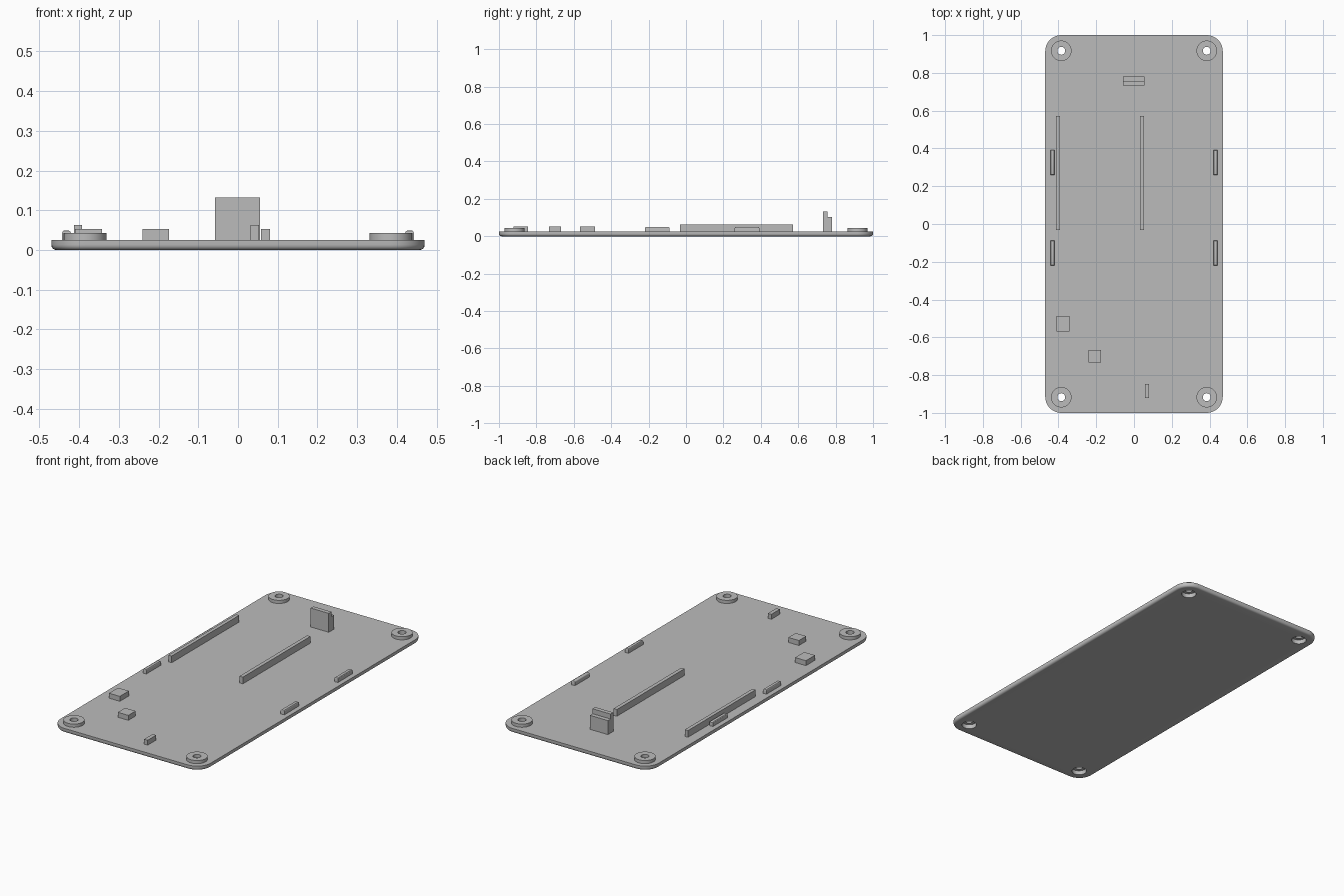
import bpy
import bmesh

if "Cube" in bpy.data.objects:
    bpy.data.objects.remove(bpy.data.objects["Cube"], do_unlink=True)

GREY = (0.5, 0.5, 0.5, 1.0)
grey = bpy.data.materials.new("plain grey plastic")
grey.use_nodes = True
grey.diffuse_color = GREY
grey.node_tree.nodes["Principled BSDF"].inputs["Base Color"].default_value = GREY

FLOOR = 0.025          # top of the plate
SINK = 0.001           # overlap into the plate
BOSS_X, BOSS_Y = 0.385, 0.917


def finish(bm, name):
    bmesh.ops.recalc_face_normals(bm, faces=bm.faces)
    mesh = bpy.data.meshes.new(name)
    bm.to_mesh(mesh)
    bm.free()
    mesh.materials.append(grey)
    obj = bpy.data.objects.new(name, mesh)
    bpy.context.collection.objects.link(obj)
    return obj


def box_mesh(x0, x1, y0, y1, z0, z1):
    bm = bmesh.new()
    bmesh.ops.create_cube(bm, size=1)
    for v in bm.verts:
        v.co.x = x1 if v.co.x > 0 else x0
        v.co.y = y1 if v.co.y > 0 else y0
        v.co.z = z1 if v.co.z > 0 else z0
    return bm


def block(name, x0, x1, y0, y1, top):
    return finish(box_mesh(x0, x1, y0, y1, FLOOR - SINK, top), name)


def smooth(obj):
    bpy.ops.object.select_all(action="DESELECT")
    obj.select_set(True)
    bpy.context.view_layer.objects.active = obj
    bpy.ops.object.shade_smooth_by_angle()


def bevel(bm, edges, width, segments):
    bmesh.ops.bevel(bm, geom=edges, offset=width, segments=segments,
                    profile=0.5, affect="EDGES")


# Plate: rounded corners, rounded lower rim
bm = box_mesh(-0.47, 0.47, -1, 1, 0, FLOOR)
bevel(bm, [e for e in bm.edges if abs(e.verts[0].co.z - e.verts[1].co.z) > 0.01], 0.085, 10)
bevel(bm, [e for e in bm.edges if all(v.co.z < 0.001 for v in e.verts)], 0.013, 4)
plate = finish(bm, "base_plate")

# Screw head recesses cut through the plate
bm = bmesh.new()
for x in (-BOSS_X, BOSS_X):
    for y in (-BOSS_Y, BOSS_Y):
        made = bmesh.ops.create_cone(bm, cap_ends=True, segments=32,
                                     radius1=0.039, radius2=0.039, depth=0.1)
        bmesh.ops.translate(bm, verts=made["verts"], vec=(x, y, 0))
cutter = finish(bm, "recess_cutter")
cutter.hide_render = True
mod = plate.modifiers.new("recesses", "BOOLEAN")
mod.operation = "DIFFERENCE"
mod.solver = "EXACT"
mod.object = cutter
bpy.context.view_layer.objects.active = plate
bpy.ops.object.modifier_apply(modifier=mod.name)
bpy.data.objects.remove(cutter, do_unlink=True)
smooth(plate)


# Screw bosses: a square ring section spun around the hole
def boss(name, x, y):
    bm = bmesh.new()
    section = [(0.021, FLOOR - SINK), (0.054, FLOOR - SINK), (0.054, 0.043), (0.021, 0.043)]
    verts = [bm.verts.new((r, 0, z)) for r, z in section]
    edges = [bm.edges.new((verts[i], verts[(i + 1) % 4])) for i in range(4)]
    bmesh.ops.spin(bm, geom=verts + edges, cent=(0, 0, 0), axis=(0, 0, 1),
                   angle=6.2831853, steps=32, use_duplicate=False)
    bmesh.ops.remove_doubles(bm, verts=bm.verts, dist=0.0001)
    obj = finish(bm, name)
    obj.location = (x, y, 0)
    smooth(obj)


# Side clips: bars with softened upper edges
def clip(name, x, y):
    bm = box_mesh(x - 0.011, x + 0.011, y - 0.066, y + 0.066, FLOOR - SINK, 0.049)
    bevel(bm, [e for e in bm.edges if all(v.co.z > 0.04 for v in e.verts)], 0.006, 3)
    smooth(finish(bm, name))


for side, s in (("left", 1), ("right", -1)):
    for end, y in (("front", -BOSS_Y), ("back", BOSS_Y)):
        boss(f"{end}_{side}_screw_boss", s * BOSS_X, y)
    for end, y in (("front", -0.153), ("back", 0.326)):
        clip(f"{end}_{side}_clip", s * 0.432, y)

# Long ribs
block("right_rib", -0.413, -0.393, -0.032, 0.572, 0.063)
block("left_rib", 0.032, 0.053, -0.032, 0.572, 0.063)

# Small support blocks
block("outer_support", -0.41, -0.342, -0.568, -0.487, 0.053)
block("inner_support", -0.24, -0.174, -0.732, -0.667, 0.053)
block("narrow_support", 0.058, 0.08, -0.922, -0.846, 0.053)

# Stepped upright tab, one L-shaped profile extruded across
bm = bmesh.new()
z = FLOOR - SINK
profile = [(0.733, z), (0.781, z), (0.781, 0.104), (0.757, 0.104), (0.757, 0.132), (0.733, 0.132)]
face = bm.faces.new([bm.verts.new((-0.058, y, h)) for y, h in profile])
ext = bmesh.ops.extrude_face_region(bm, geom=[face])
bmesh.ops.translate(bm, vec=(0.113, 0, 0),
                    verts=[g for g in ext["geom"] if isinstance(g, bmesh.types.BMVert)])
finish(bm, "stepped_tab")
